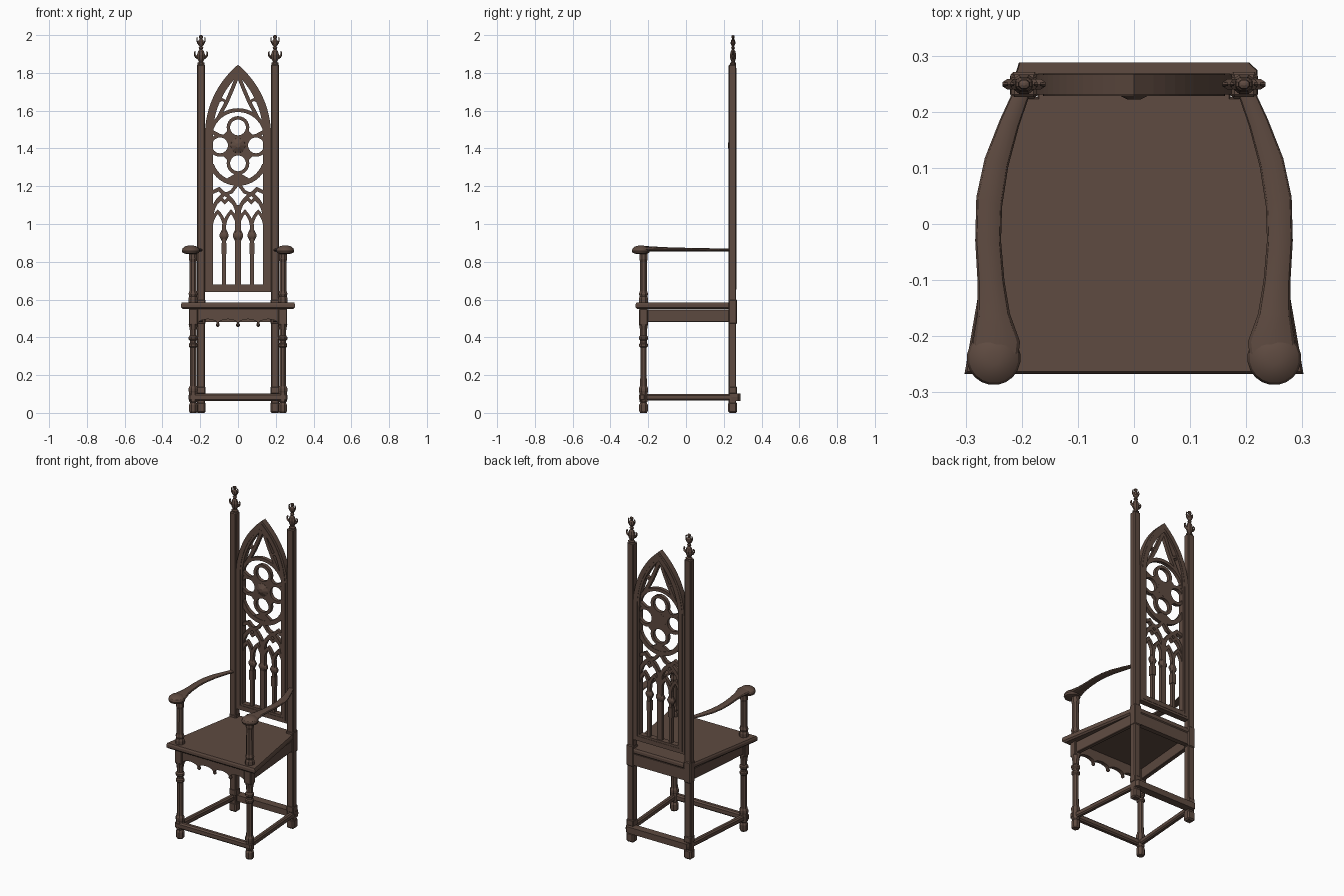
import bpy, bmesh
from math import sin, cos, pi, asin, sqrt
from mathutils import Vector

if "Cube" in bpy.data.objects:
    bpy.data.objects.remove(bpy.data.objects["Cube"])

wood = bpy.data.materials.new("dark_walnut")
wood.use_nodes = True
COLOUR = (0.112, 0.069, 0.052, 1)
wood.diffuse_color = COLOUR
wood.node_tree.nodes["Principled BSDF"].inputs["Base Color"].default_value = COLOUR


def finish(name, bm, bevel=0, smooth=False):
    bmesh.ops.recalc_face_normals(bm, faces=bm.faces)
    mesh = bpy.data.meshes.new(name)
    bm.to_mesh(mesh)
    bm.free()
    mesh.materials.append(wood)
    obj = bpy.data.objects.new(name, mesh)
    bpy.context.collection.objects.link(obj)
    if bevel:
        mod = obj.modifiers.new("edges", "BEVEL")
        mod.width = bevel
        mod.segments = 1
    if smooth:
        bpy.ops.object.select_all(action="DESELECT")
        obj.select_set(True)
        bpy.context.view_layer.objects.active = obj
        bpy.ops.object.shade_smooth_by_angle()
    return obj


def loft(name, rings, bevel=0, smooth=False):
    """Skin a list of equal rings of points and cap both ends."""
    bm = bmesh.new()
    rows = [[bm.verts.new(p) for p in ring] for ring in rings]
    n = len(rows[0])
    for a, b in zip(rows, rows[1:]):
        for i in range(n):
            bm.faces.new((a[i], a[(i + 1) % n], b[(i + 1) % n], b[i]))
    bm.faces.new(rows[0])
    bm.faces.new(rows[-1])
    return finish(name, bm, bevel, smooth)


def box(name, x0, x1, y0, y1, z0, z1, bevel=0):
    ring = [(x0, y0), (x1, y0), (x1, y1), (x0, y1)]
    return loft(name, [[(x, y, z) for x, y in ring] for z in (z0, z1)], bevel)


def beam(name, a, b, width, z0, z1, bevel=0.005):
    a, b = Vector(a), Vector(b)
    d = (b - a).normalized()
    side = Vector((-d.y, d.x)) * width / 2
    ring = [a - side, b - side, b + side, a + side]
    return loft(name, [[(p.x, p.y, z) for p in ring] for z in (z0, z1)], bevel)


def turned(name, x, y, profile, sides=8, sx=1, sy=1, smooth=False):
    """Turned part from (radius, height) pairs."""
    ang = [2 * pi * (i + 0.5) / sides for i in range(sides)]
    return loft(name, [[(x + r * sx * cos(t), y + r * sy * sin(t), z) for t in ang]
                       for r, z in profile], smooth=smooth)


def strip(name, pts, width, closed=False, y0=0.237, y1=0.259):
    """Flat mitred band following a path in the plane of the back."""
    pts = [Vector(p) for p in pts]
    n = len(pts)
    bm = bmesh.new()
    rows = []
    for i, p in enumerate(pts):
        before = pts[i - 1] if closed or i else None
        after = pts[(i + 1) % n] if closed or i < n - 1 else None
        d0 = (p - before).normalized() if before is not None else None
        d1 = (after - p).normalized() if after is not None else None
        d0, d1 = d0 or d1, d1 or d0
        d = (d0 + d1).normalized()
        off = Vector((-d.y, d.x)) * width / 2 / max(d.dot(d0), 0.5)
        a, b = p + off, p - off
        rows.append([bm.verts.new(q) for q in
                     ((a.x, y0, a.y), (b.x, y0, b.y), (b.x, y1, b.y), (a.x, y1, a.y))])
    for i in range(n if closed else n - 1):
        r, s = rows[i], rows[(i + 1) % n]
        for k in range(4):
            bm.faces.new((r[k], r[(k + 1) % 4], s[(k + 1) % 4], s[k]))
    if not closed:
        bm.faces.new(rows[0])
        bm.faces.new(rows[-1])
    return finish(name, bm)


def arc(cx, cz, r, a0, a1, steps=16):
    return [(cx + r * cos(a0 + (a1 - a0) * i / steps),
             cz + r * sin(a0 + (a1 - a0) * i / steps)) for i in range(steps + 1)]


def pointed(cx, half, z0, h, steps=8):
    """Pointed arch from right springing over the apex to the left."""
    c = (h * h - half * half) / (2 * half)
    right = arc(-c, z0, c + half, 0, asin(h / (c + half)), steps)
    return [(cx + x, z) for x, z in right] + [(cx - x, z) for x, z in right[-2::-1]]


# Seat board with a moulded edge
outline = [(-0.302, -0.267), (0.302, -0.267), (0.217, 0.226), (0.172, 0.226),
           (0.172, 0.268), (-0.172, 0.268), (-0.172, 0.226), (-0.217, 0.226)]
loft("seat", [[(x * k, y * k, z) for x, y in outline]
              for k, z in ((0.965, 0.549), (1, 0.558), (1, 0.574), (0.985, 0.584))])

# Scalloped front apron with pendants
lower = [(-0.214 + 0.428 * i / 48) for i in range(49)]
edge = [(x, 0.472 + 0.024 * sqrt(abs(sin(pi * x / 0.107)))) for x in lower]
edge += [(0.214, 0.552), (-0.214, 0.552)]
loft("front_apron", [[(x, y, z) for x, z in edge] for y in (-0.238, -0.214)])
for x in (-0.107, 0, 0.107):
    turned("apron_pendant", x, -0.226,
           [(0.004, 0.455), (0.011, 0.462), (0.011, 0.468), (0.006, 0.476), (0.009, 0.485)])
box("back_apron", -0.18, 0.18, 0.236, 0.266, 0.48, 0.55)

# Low stretchers at front and back
beam("front_stretcher", (-0.262, -0.232), (0.262, -0.232), 0.034, 0.064, 0.102, 0.008)
loft("back_stretcher", [[(s, y, z) for s, y in ((-w, 0.24), (w, 0.24), (w, 0.274),
                                                (w - 0.015, 0.288), (0.015 - w, 0.288))]
                        for w, z in ((0.218, 0.064), (0.22, 0.083), (0.218, 0.102))])

leg_profile = [(0.019, 0), (0.025, 0.01), (0.025, 0.042), (0.018, 0.054), (0.024, 0.062),
               (0.024, 0.108), (0.026, 0.115), (0.026, 0.13), (0.02, 0.142), (0.018, 0.2),
               (0.018, 0.345), (0.025, 0.352), (0.025, 0.364), (0.019, 0.37),
               (0.019, 0.382), (0.026, 0.39), (0.026, 0.402), (0.019, 0.41),
               (0.02, 0.44), (0.026, 0.47)]
post_profile = [(0.027, 0.582), (0.027, 0.605), (0.022, 0.617), (0.026, 0.63),
                (0.021, 0.645), (0.02, 0.8), (0.024, 0.815), (0.022, 0.835), (0.026, 0.86)]
finial_profile = [(0.021, 1.845), (0.021, 1.853), (0.012, 1.858), (0.02, 1.875),
                  (0.023, 1.895), (0.016, 1.915), (0.008, 1.925), (0.014, 1.932),
                  (0.008, 1.94), (0.018, 1.955), (0.015, 1.972), (0.007, 1.98),
                  (0.012, 1.988), (0.01, 1.997), (0.003, 2.0)]
# Arm path: x, y, z, half width, half height
arm_path = [(0.2, 0.235, 0.862, 0.014, 0.008), (0.222, 0.18, 0.862, 0.017, 0.008),
            (0.245, 0.11, 0.863, 0.021, 0.009), (0.258, 0.04, 0.864, 0.023, 0.009),
            (0.26, -0.03, 0.865, 0.023, 0.01), (0.255, -0.1, 0.866, 0.024, 0.011),
            (0.25, -0.16, 0.867, 0.029, 0.013), (0.245, -0.21, 0.868, 0.042, 0.015),
            (0.248, -0.25, 0.868, 0.04, 0.014)]

for s, side in ((1, "left"), (-1, "right")):
    # Front leg, arm post and arm
    turned(side + "_front_leg", s * 0.237, -0.225, leg_profile)
    box(side + "_front_leg_block", *sorted((s * 0.213, s * 0.26)), -0.248, -0.202,
        0.465, 0.552, 0.004)
    turned(side + "_arm_post", s * 0.238, -0.225, post_profile)
    ring = [2 * pi * i / 12 for i in range(12)]
    loft(side + "_arm", [[(s * (x + w * cos(t)), y + 0.35 * w * cos(t) * (y > 0), z + h * sin(t))
                          for t in ring] for x, y, z, w, h in arm_path], smooth=True)
    turned(side + "_arm_knob", s * 0.25, -0.239,
           [(0.026, 0.842), (0.044, 0.847), (0.048, 0.858), (0.044, 0.871),
            (0.032, 0.881), (0.012, 0.886)], 20, smooth=True)

    # Back post with foot, seat joint block and finial
    x0, x1 = sorted((s * 0.174, s * 0.218))
    box(side + "_back_post", x0, x1, 0.226, 0.266, 0.04, 1.845, 0.005)
    box(side + "_back_foot", x0 - 0.003, x1 + 0.003, 0.223, 0.271, 0, 0.058, 0.008)
    box(side + "_back_post_base", x0 - 0.002, x1 + 0.002, 0.224, 0.27, 0.1, 0.14, 0.005)
    box(side + "_back_joint_block", x0 - 0.002, x1 + 0.002, 0.224, 0.271, 0.47, 0.6, 0.005)
    turned(side + "_finial", s * 0.196, 0.249, finial_profile, 8, 1, 0.8)
    for d in (-1, 1):
        for z, reach in ((1.875, 0.038), (1.95, 0.024)):
            leaf = [(0.01, 0, 0.009), (reach * 0.8, 0.014, 0.009),
                    (reach, 0.026, 0.004), (reach * 0.75, 0.034, 0.003)]
            loft(side + "_finial_leaf",
                 [[(s * 0.196 + d * r, 0.249 + w * cos(t), z + h + 0.009 * sin(t))
                   for t in (0, pi / 2, pi, 3 * pi / 2)] for r, h, w in leaf])

    # Side apron and side stretcher
    beam(side + "_side_apron", (s * 0.237, -0.215), (s * 0.198, 0.235), 0.026, 0.48, 0.548, 0.003)
    beam(side + "_side_stretcher", (s * 0.238, -0.24), (s * 0.2, 0.255), 0.03, 0.066, 0.1, 0.007)

# Pointed frame of the back
frame = pointed(0, 0.154, 1.47, 0.345, 14)
strip("back_frame", [(-0.154, 0.66), (0.154, 0.66)] + frame, 0.042, True, 0.231, 0.266)
strip("back_frame_bead", [(-0.154, 0.66), (0.154, 0.66)] + frame, 0.016, True, 0.228, 0.268)

# Four-lobed rosette
Z = 1.416
for i in range(4):
    a = i * pi / 2
    lobe = arc(0.095 * cos(a), Z + 0.095 * sin(a), 0.051, 0, 2 * pi, 24)[:-1]
    strip("rosette_lobe", lobe, 0.018, True)
    b = a + pi / 4
    strip("rosette_cusp", [(0, Z), (0.095 * cos(b), Z + 0.095 * sin(b))], 0.03)
loft("rosette_boss", [[(r * cos(k * pi / 4), y, Z + r * sin(k * pi / 4)) for k in range(8)]
                      for r, y in ((0.045, 0.26), (0.04, 0.236), (0.012, 0.222))])

# Curved bands around the rosette
strip("rosette_lower_band", arc(0, 1.365, 0.15, pi * 1.11, pi * 1.89), 0.026)
strip("rosette_upper_band", arc(0, 1.455, 0.148, pi * 0.08, pi * 0.92), 0.02)
loft("rosette_lower_web", [[(-0.06, y, 1.24), (0, y, 1.2), (0.06, y, 1.24), (0, y, 1.275)]
                           for y in (0.239, 0.257)])

for s in (1, -1):
    # Upper spandrel ribs
    strip("upper_rib", [(0, 1.79), (s * 0.028, 1.72), (s * 0.058, 1.65), (s * 0.105, 1.56)], 0.02)
    strip("upper_cusp", [(s * 0.06, 1.645), (s * 0.085, 1.66), (s * 0.12, 1.64)], 0.014)
    strip("side_cusp", [(s * 0.14, 1.49), (s * 0.1, 1.468)], 0.02)
    # Large arches with cusps over pairs of lights
    strip("large_arch", pointed(s * 0.07, 0.07, 1.03, 0.13), 0.02)
    strip("arch_cusp", [(s * 0.03, 1.115), (s * 0.05, 1.135), (s * 0.07, 1.115),
                        (s * 0.09, 1.135), (s * 0.11, 1.115)], 0.016)
    strip("arch_link", [(s * 0.07, 1.155), (s * 0.1, 1.185), (s * 0.142, 1.165)], 0.02)
    strip("centre_link", [(s * 0.07, 1.155), (s * 0.035, 1.17), (0, 1.215)], 0.018)
    # Side mullion with a carved capital
    strip("side_mullion", [(s * 0.074, 0.67), (s * 0.074, 1.0)], 0.019)
    strip("mullion_shaft", [(s * 0.074, 0.84), (s * 0.074, 0.9)], 0.027, False, 0.234, 0.262)
    turned("mullion_capital", s * 0.074, 0.248,
           [(0.01, 0.905), (0.026, 0.935), (0.026, 0.945), (0.01, 0.975)], 8, 1, 0.65)
    # Small arches
    for x in (0.037, 0.107):
        strip("small_arch", pointed(s * x, 0.035, 0.98, 0.085), 0.017)

# Centre mullion
strip("centre_mullion", [(0, 0.67), (0, 1.1)], 0.033)
turned("centre_capital", 0, 0.248,
       [(0.014, 0.905), (0.03, 0.935), (0.03, 0.945), (0.014, 0.975)], 8, 1, 0.6)
